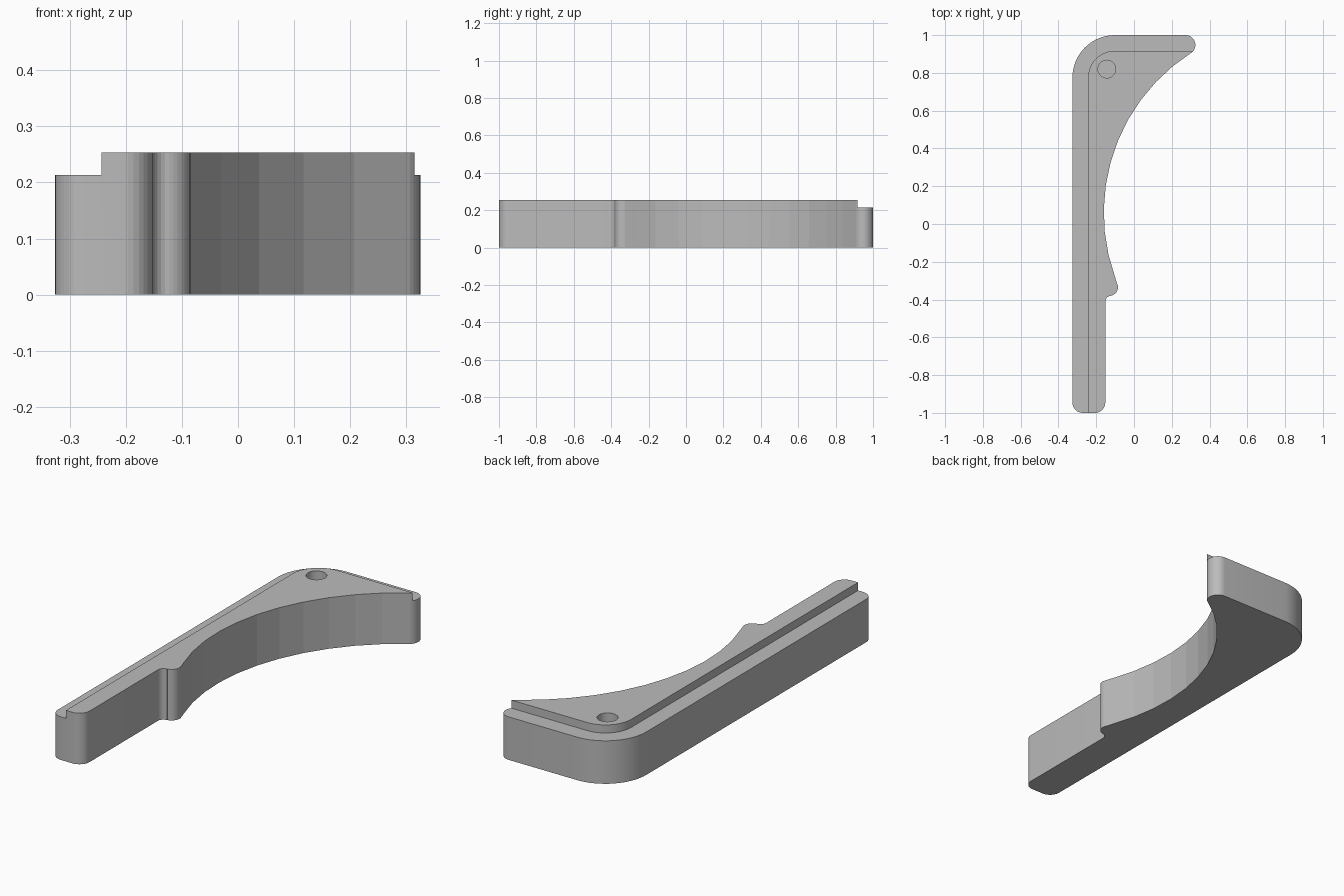
import bpy, bmesh
from math import sin, cos, radians

if "Cube" in bpy.data.objects:
    bpy.data.objects.remove(bpy.data.objects["Cube"], do_unlink=True)

HEIGHT, LEDGE = 0.253, 0.213

grey = bpy.data.materials.new("plain grey")
grey.use_nodes = True
grey.diffuse_color = (0.5, 0.5, 0.5, 1)
grey.node_tree.nodes["Principled BSDF"].inputs["Base Color"].default_value = (0.5, 0.5, 0.5, 1)


def arc(cx, cy, r, start, end, steps):
    angles = [radians(start + (end - start) * i / steps) for i in range(steps + 1)]
    return [(cx + r * cos(a), cy + r * sin(a)) for a in angles]


def prism(name, points, bottom, top):
    bm = bmesh.new()
    face = bm.faces.new([bm.verts.new((x, y, bottom)) for x, y in points])
    up = bmesh.ops.extrude_face_region(bm, geom=[face])["geom"]
    verts = [v for v in up if isinstance(v, bmesh.types.BMVert)]
    bmesh.ops.translate(bm, verts=verts, vec=(0, 0, top - bottom))
    bmesh.ops.recalc_face_normals(bm, faces=bm.faces)
    mesh = bpy.data.meshes.new(name)
    bm.to_mesh(mesh)
    bm.free()
    mesh.materials.append(grey)
    obj = bpy.data.objects.new(name, mesh)
    bpy.context.collection.objects.link(obj)
    return obj


# Bracket outline, clockwise from the lower left corner
outline = (
    arc(-0.271, -0.945, 0.055, 270, 180, 8)      # lower left corner
    + arc(-0.101, 0.775, 0.225, 180, 90, 16)     # large back corner
    + arc(0.273, 0.948, 0.052, 90, -50, 14)      # rounded tip
    + arc(0.845, 0.06, 1.005, 122.4, 199.8, 11)  # faceted hollow
    + arc(-0.13, -0.335, 0.045, 20, -80, 10)     # bump
    + arc(-0.122, -0.41, 0.03, 90, 180, 6)       # fillet under bump
    + arc(-0.207, -0.945, 0.055, 0, -90, 8)      # lower right corner
)
body = prism("bracket_body", outline, 0, HEIGHT)

# Step along the outer edge
step = arc(-0.101, 0.775, 0.142, 180, 90, 16)
step = [(-0.243, -1.1)] + step + [(0.5, 0.917), (0.5, 1.1), (-0.5, 1.1), (-0.5, -1.1)]
cutters = [
    prism("ledge_cutter", step, LEDGE, 0.4),
    prism("blind_hole_cutter", arc(-0.144, 0.82, 0.047, 0, 348.75, 31), 0.08, 0.4),
]

for cutter in cutters:
    cutter.hide_render = True
    cutter.hide_set(True)
    mod = body.modifiers.new(cutter.name, "BOOLEAN")
    mod.operation = "DIFFERENCE"
    mod.solver = "EXACT"
    mod.object = cutter

# Bake the cuts, then drop the helpers
bpy.context.view_layer.objects.active = body
body.select_set(True)
for cutter in cutters:
    bpy.ops.object.modifier_apply(modifier=cutter.name)
    bpy.data.objects.remove(cutter, do_unlink=True)
bpy.ops.object.shade_smooth_by_angle(angle=radians(7))
